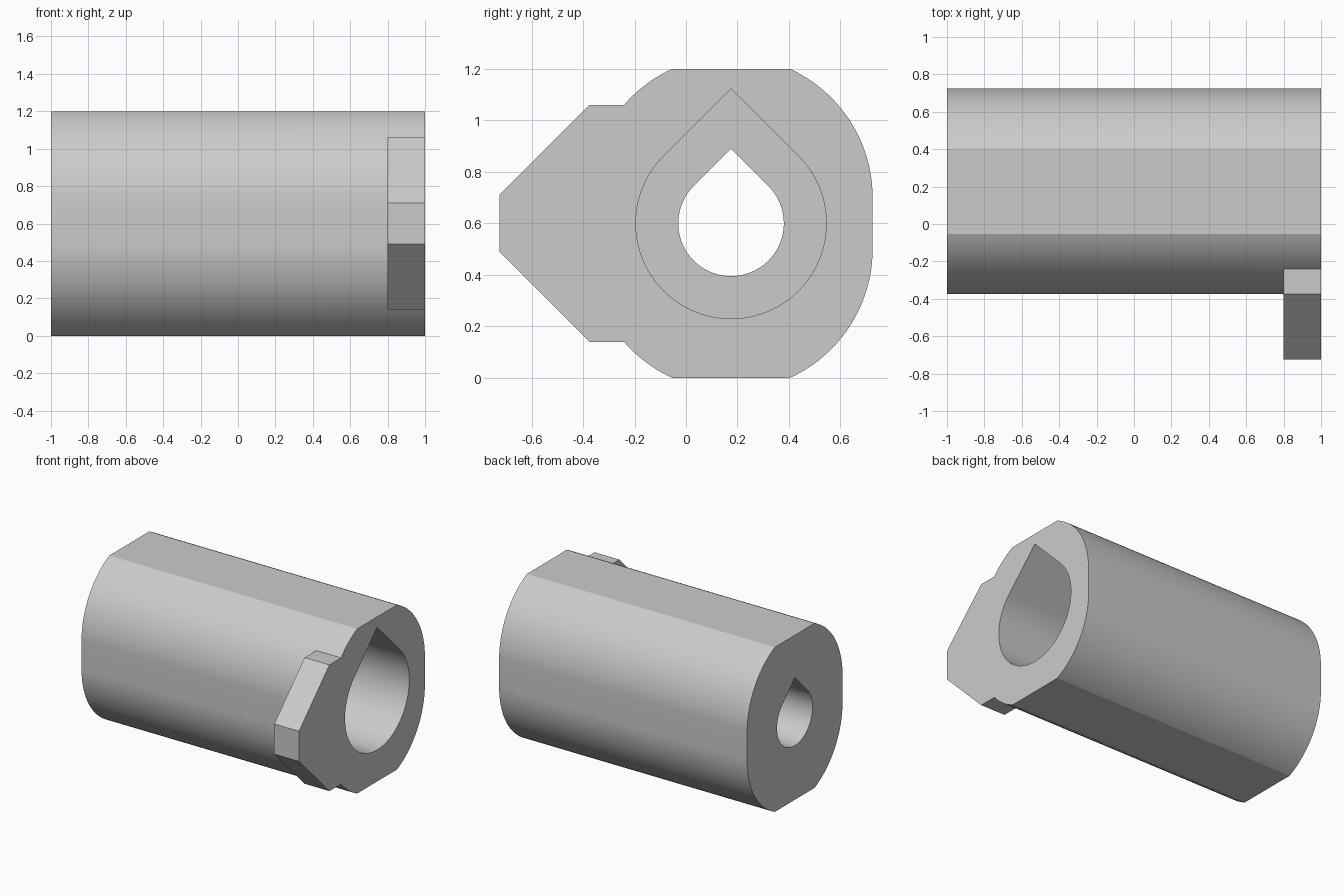
import bpy, bmesh
from math import sin, cos, pi, radians, sqrt, asin

if "Cube" in bpy.data.objects:
    bpy.data.objects.remove(bpy.data.objects["Cube"], do_unlink=True)

AXIS_Y, AXIS_Z = 0.175, 0.6

grey = bpy.data.materials.new("plain grey")
grey.use_nodes = True
colour = (0.6, 0.6, 0.6, 1)
grey.diffuse_color = colour
grey.node_tree.nodes["Principled BSDF"].inputs["Base Color"].default_value = colour


def arc(cy, cz, r, start, end, steps):
    return [(cy + r * cos(start + (end - start) * i / steps),
             cz + r * sin(start + (end - start) * i / steps)) for i in range(steps + 1)]


def prism(name, profile, x0, x1):
    """Extrude a (y, z) profile, given about the bore axis, along x."""
    bm = bmesh.new()
    face = bm.faces.new([bm.verts.new((x0, AXIS_Y + y, AXIS_Z + z)) for y, z in profile])
    top = bmesh.ops.extrude_face_region(bm, geom=[face])["geom"]
    bmesh.ops.translate(bm, vec=(x1 - x0, 0, 0),
                        verts=[v for v in top if isinstance(v, bmesh.types.BMVert)])
    bmesh.ops.recalc_face_normals(bm, faces=bm.faces)
    mesh = bpy.data.meshes.new(name)
    bm.to_mesh(mesh)
    bm.free()
    mesh.materials.append(grey)
    obj = bpy.data.objects.new(name, mesh)
    bpy.context.collection.objects.link(obj)
    return obj


def combine(target, tool, operation):
    """Apply a boolean and remove the helper."""
    bpy.context.view_layer.objects.active = target
    mod = target.modifiers.new(operation, 'BOOLEAN')
    mod.operation, mod.solver, mod.object = operation, 'EXACT', tool
    bpy.ops.object.modifier_apply(modifier=mod.name)
    bpy.data.objects.remove(tool, do_unlink=True)


def teardrop(r):
    return arc(0, 0, r, -1.25 * pi, 0.25 * pi, 72) + [(0, r * sqrt(2))]


# Body: rounded slot section with the top and bottom cut flat
R, SHIFT = 0.55, 0.1
cut = asin((AXIS_Z - SHIFT) / R)
section = (arc(0, SHIFT, R, 0, cut, 24) + arc(0, SHIFT, R, pi - cut, pi, 24)
           + arc(0, -SHIFT, R, pi, pi + cut, 24) + arc(0, -SHIFT, R, 2 * pi - cut, 2 * pi, 24))
body = prism("sleeve_body", section, -1, 1)

# Locating tab on the front at the left end
upper = [(-0.2, 0.46), (-0.55, 0.46), (-0.9, 0.11)]
tab = prism("locating_tab", upper + [(y, -z) for y, z in reversed(upper)], 0.8, 1)
combine(body, tab, 'UNION')

# Teardrop through bore and wider counterbore
combine(body, prism("bore_cutter", teardrop(0.205), -1.1, 1.1), 'DIFFERENCE')
combine(body, prism("counterbore_cutter", teardrop(0.37), -0.2, 1.1), 'DIFFERENCE')

# Smooth curved walls, keep the flats crisp
bpy.ops.object.select_all(action='DESELECT')
body.select_set(True)
bpy.context.view_layer.objects.active = body
bpy.ops.object.shade_smooth_by_angle(angle=radians(18))
